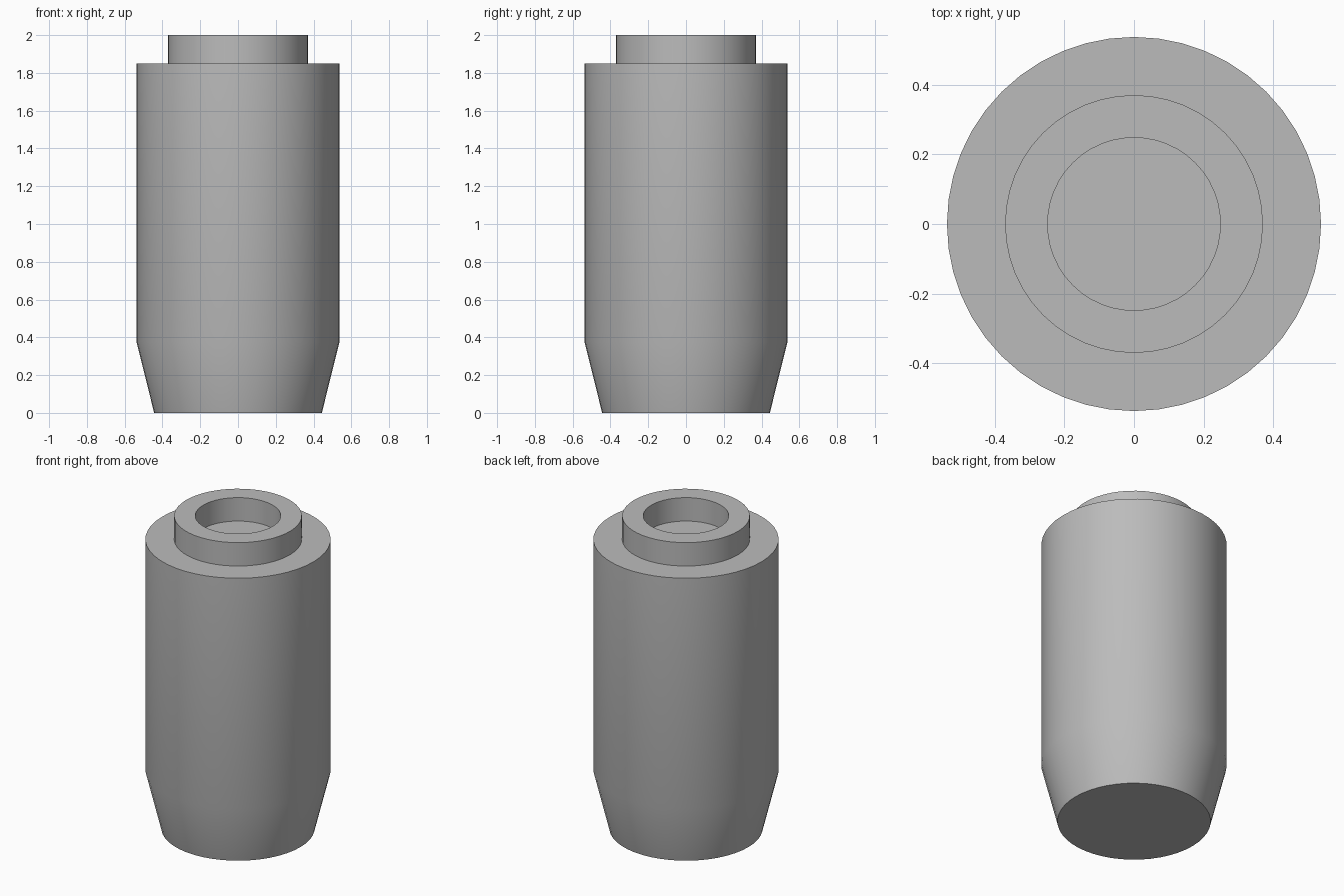
import bpy
import bmesh
import math

SIDES = 48

cube = bpy.data.objects.get("Cube")
if cube:
    bpy.data.objects.remove(cube, do_unlink=True)

grey = bpy.data.materials.new("plain grey")
grey.use_nodes = True
colour = (0.5, 0.5, 0.5, 1)
grey.diffuse_color = colour
grey.node_tree.nodes["Principled BSDF"].inputs["Base Color"].default_value = colour


def lathe(name, profile):
    """Turn (radius, height) points about z and cap both ends."""
    bm = bmesh.new()
    rings = []
    for r, z in profile:
        angles = [2 * math.pi * i / SIDES for i in range(SIDES)]
        rings.append([bm.verts.new((r * math.cos(a), r * math.sin(a), z)) for a in angles])
    for low, high in zip(rings, rings[1:]):
        for i in range(SIDES):
            j = (i + 1) % SIDES
            bm.faces.new((low[i], low[j], high[j], high[i]))
    bm.faces.new(rings[0][::-1])
    bm.faces.new(rings[-1])
    mesh = bpy.data.meshes.new(name)
    bm.to_mesh(mesh)
    bm.free()
    mesh.materials.append(grey)
    obj = bpy.data.objects.new(name, mesh)
    bpy.context.collection.objects.link(obj)
    bpy.ops.object.select_all(action="DESELECT")
    obj.select_set(True)
    bpy.context.view_layer.objects.active = obj
    bpy.ops.object.shade_smooth_by_angle(angle=math.radians(30))
    return obj


# Tapered foot, straight wall, shoulder, and hollow collar with its floor
lathe("tapered_body_with_hollow_collar", [
    (0.444, 0), (0.537, 0.375), (0.537, 1.85),
    (0.37, 1.85), (0.37, 2), (0.248, 2), (0.248, 1.85),
])
